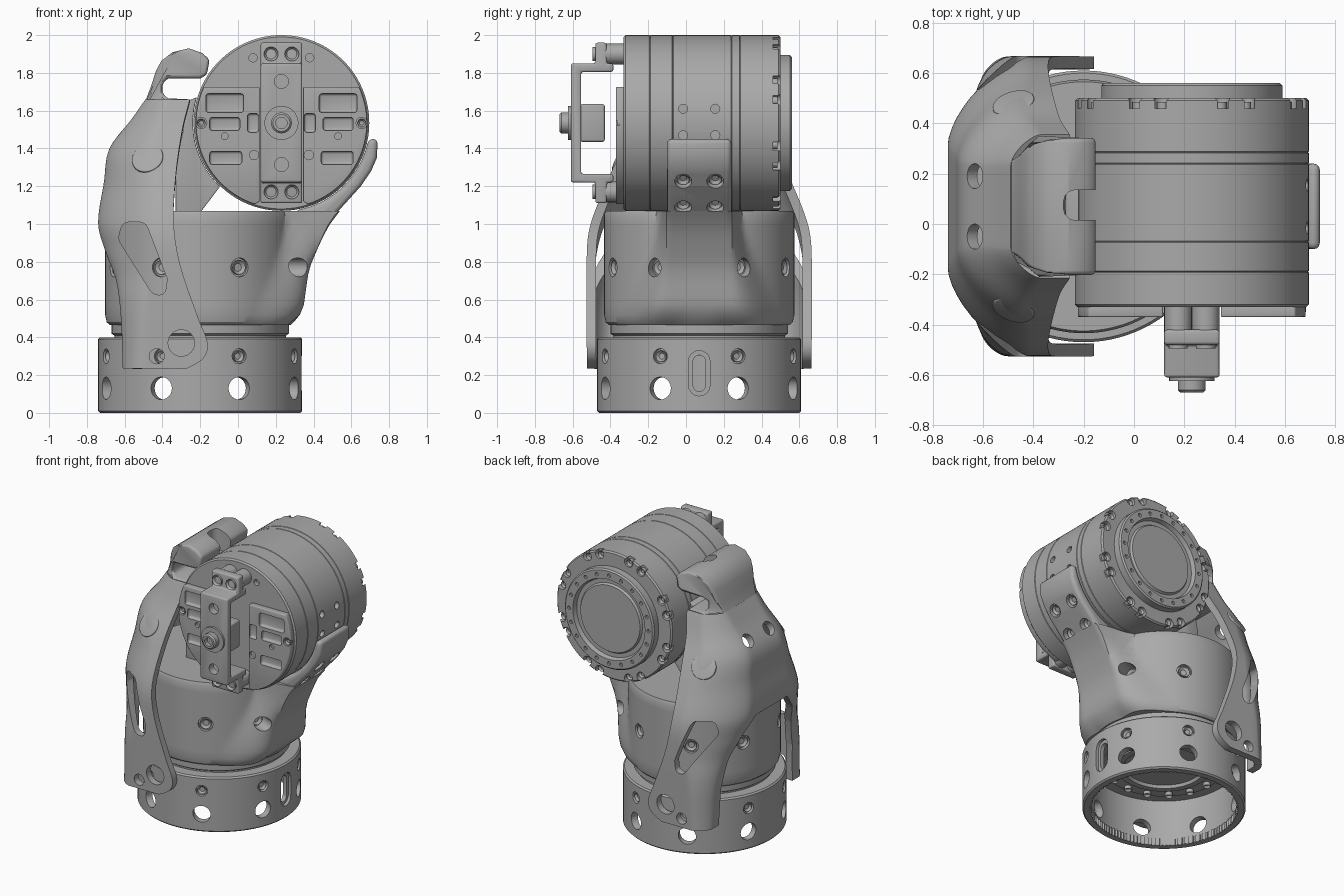
import bpy, bmesh, math
from mathutils import Vector

cube = bpy.data.objects.get("Cube")
if cube:
    bpy.data.objects.remove(cube, do_unlink=True)

grey = bpy.data.materials.new("machined grey")
grey.use_nodes = True
grey.diffuse_color = (0.4, 0.4, 0.4, 1)
grey.node_tree.nodes["Principled BSDF"].inputs["Base Color"].default_value = grey.diffuse_color

BASE = Vector((-0.2, 0.07, 0))      # vertical axis of base and body
DRUM = Vector((0.23, 0, 1.535))     # horizontal axis of the drum
CY = 0.07


def finish(name, bm, bevel=0, merge=True):
    if merge:
        bmesh.ops.remove_doubles(bm, verts=bm.verts, dist=1e-5)
    bmesh.ops.recalc_face_normals(bm, faces=bm.faces)
    me = bpy.data.meshes.new(name)
    bm.to_mesh(me)
    bm.free()
    me.materials.append(grey)
    ob = bpy.data.objects.new(name, me)
    bpy.context.collection.objects.link(ob)
    if bevel:
        m = ob.modifiers.new("Bevel", 'BEVEL')
        m.width, m.segments, m.limit_method = bevel, 3, 'ANGLE'
        m.angle_limit = math.radians(40)
        apply(ob, m)
    return ob


def apply(ob, mod):
    bpy.context.view_layer.objects.active = ob
    with bpy.context.temp_override(object=ob, active_object=ob):
        bpy.ops.object.modifier_apply(modifier=mod.name)


def cut(ob, bm, bevel=0):
    tool = finish("cutter", bm, bevel)
    tool.hide_render = True
    m = ob.modifiers.new("Cut", 'BOOLEAN')
    m.operation, m.solver, m.object = 'DIFFERENCE', 'EXACT', tool
    apply(ob, m)
    bpy.data.objects.remove(tool, do_unlink=True)


def cyl(bm, start, direction, r, depth, seg=24):
    d = Vector(direction).normalized()
    mat = d.to_track_quat('Z', 'Y').to_matrix().to_4x4()
    mat.translation = Vector(start) + d * depth / 2
    return bmesh.ops.create_cone(bm, cap_ends=True, segments=seg, radius1=r, radius2=r,
                                 depth=depth, matrix=mat)["verts"]


def screw(bm, start, direction, r, depth):
    """Cap screw with a sunken socket."""
    d = Vector(direction).normalized()
    faces = {f for v in cyl(bm, start, d, r, depth, 16) for f in v.link_faces}
    bm.normal_update()
    top = [f for f in faces if f.normal.dot(d) > 0.9]
    bmesh.ops.inset_region(bm, faces=top, thickness=r * 0.45)
    bmesh.ops.translate(bm, verts=top[0].verts, vec=-d * min(r, depth) * 0.6)


def box(bm, x0, x1, y0, y1, z0, z1):
    for v in bmesh.ops.create_cube(bm, size=1)["verts"]:
        v.co = Vector(((x0, x1)[v.co.x > 0], (y0, y1)[v.co.y > 0], (z0, z1)[v.co.z > 0]))


def prism(bm, pts, lo, hi, along_x=False):
    """Extrude an x-z outline along y, or a y-z outline along x."""
    f = bm.faces.new([bm.verts.new((lo, a, z) if along_x else (a, lo, z)) for a, z in pts])
    ext = bmesh.ops.extrude_face_region(bm, geom=[f])["geom"]
    bmesh.ops.translate(bm, vec=(hi - lo, 0, 0) if along_x else (0, hi - lo, 0),
                        verts=[e for e in ext if isinstance(e, bmesh.types.BMVert)])


def skin(bm, rows, wrap=True):
    """Quads between rows of points."""
    rows = [[bm.verts.new(p) for p in row] for row in rows]
    for a, b in zip(rows, rows[1:]):
        for i in range(len(a) if wrap else len(a) - 1):
            j = (i + 1) % len(a)
            bm.faces.new((a[i], a[j], b[j], b[i]))


def lathe(name, prof, centre, along_y=False, seg=96):
    rows = []
    for r, h in prof:
        ring = []
        for i in range(seg):
            a = math.tau * i / seg
            c, s = r * math.cos(a), r * math.sin(a)
            ring.append(centre + (Vector((c, h, s)) if along_y else Vector((c, s, h))))
        rows.append(ring)
    bm = bmesh.new()
    skin(bm, rows)
    return finish(name, bm)


def arc(r, a0, a1, n=16, cx=DRUM.x, cz=DRUM.z):
    angles = [math.radians(a0 + (a1 - a0) * i / n) for i in range(n + 1)]
    return [(cx + r * math.cos(a), cz + r * math.sin(a)) for a in angles]


def ease(lo, hi, t):
    t = max(0, min(1, (t - lo) / (hi - lo)))
    return t * t * (3 - 2 * t)


def table(keys, z):
    """Smooth (Catmull-Rom style) lookup."""
    n = len(keys)
    slope = [(keys[min(i + 1, n - 1)][1] - keys[max(i - 1, 0)][1]) /
             (keys[min(i + 1, n - 1)][0] - keys[max(i - 1, 0)][0]) for i in range(n)]
    for i in range(n - 1):
        (a, p), (b, q) = keys[i], keys[i + 1]
        if z <= b or i == n - 2:
            h, t = b - a, (z - a) / (b - a)
            return (p * (1 + 2 * t) * (1 - t) ** 2 + h * slope[i] * t * (1 - t) ** 2
                    + q * t * t * (3 - 2 * t) + h * slope[i + 1] * t * t * (t - 1))


def radial(a):
    return Vector((math.cos(a), math.sin(a), 0))


def around(offset):
    """Eight directions, a pair about each quarter turn."""
    return [radial(math.radians(90 * k + s)) for k in range(4) for s in (-offset, offset)]


# Base ring with two rows of holes and a rounded slot
base = lathe("base_ring", [(.49, 0), (.53, 0), (.54, .01), (.54, .39), (.53, .4), (.4, .4),
                           (.4, .34), (.49, .34), (.49, 0)], BASE)
bm, screws = bmesh.new(), bmesh.new()
for d in around(22.5):
    cyl(bm, BASE + d * .45 + Vector((0, 0, .13)), d, .06, .2)
    cyl(bm, BASE + d * .515 + Vector((0, 0, .3)), d, .04, .1)
    screw(screws, BASE + d * .505 + Vector((0, 0, .3)), d, .03, .025)
cut(base, bm)
for r, x in ((.057, .318), (.033, .25)):
    bm = bmesh.new()
    prism(bm, arc(r, 0, 180, 8, CY, .273) + arc(r, 180, 360, 8, CY, .147), x, .45, True)
    cut(base, bm)

# Inner tooth ring and underside disc
bm = bmesh.new()
for i in range(120):
    cyl(bm, BASE + radial(math.tau * i / 120) * .488, (0, 0, 1), .009, .05, 4)
finish("inner_teeth", bm, merge=False)
lathe("underside_disc", [(0, .33), (.26, .33), (.27, .31), (.31, .31), (.32, .33), (.41, .33),
                         (.41, .37), (0, .37)], BASE, seg=64)
for i in range(16):
    screw(screws, BASE + radial(math.tau * i / 16) * .37 + Vector((0, 0, .335)), (0, 0, -1), .025, .03)

lathe("neck", [(0, .38), (.455, .38), (.455, .41), (.47, .42), (.47, .48), (0, .48)], BASE)

# Body, flaring into the drum support on the +x side
flare = [(.47, .27), (.53, .335), (.62, .355), (.75, .375), (.82, .4), (.98, .475), (1.07, .54)]
rows = []
for z, r in [(.465, 0), (.465, .48), (.48, .495), (.52, .504)] + [(.52 + .53 * i / 10, .504) for i in range(1, 11)] + [(1.07, .495), (1.07, 0)]:
    row = []
    hi = .42 - .2 * ease(.5, 1.05, z)
    for i in range(160):
        p = BASE + radial(math.tau * i / 160) * r + Vector((0, 0, z))
        if p.x > BASE.x and r:
            w = 1 - ease(.168, hi, abs(p.y - CY))
            p.x += w * max(0, table(flare, z) - p.x)
        row.append(p)
    rows.append(row)
bm = bmesh.new()
skin(bm, rows)
body = finish("body", bm)
bm = bmesh.new()
for d in around(24.5):
    cyl(bm, BASE + d * .48 + Vector((0, 0, .77)), d, .05, .3)
    screw(screws, BASE + d * .47 + Vector((0, 0, .77)), d, .038, .025)
cut(body, bm)

# Drum supports hugging the drum on both sides
bm = bmesh.new()
prism(bm, [(.2, .85), (.37, .85), (.45, .98), (.56, 1.1), (.65, 1.2), (.705, 1.28), (.735, 1.35),
           (.74, 1.45)] + arc(.468, -10.5, -80), -.1, .24)
arm = finish("drum_support", bm, .025)
bm = bmesh.new()
for y in (-.015, .155):
    for x, z in ((.56, 1.08), (.69, 1.21)):
        d = Vector((.8, 0, -.6))
        p = Vector((x, y, z)) - d * .03
        cyl(bm, p - d * .03, d, .045, .3)
        screw(screws, p - d * .035, d, .033, .025)
cut(arm, bm)
bm = bmesh.new()
prism(bm, arc(.468, 163, 226) + [(-.2, 1.06), (-.33, 1), (-.33, 1.3), (-.29, 1.5), (-.27, 1.65)], -.13, .27)
finish("rear_drum_support", bm, .005)

# Drum with seams, rear flange and sunken rear cap
prof = [(0, -.33), (.455, -.33), (.465, -.32)]
for y in (-.19, -.07, .24, .285):
    prof += [(.465, y - .003), (.462, y), (.465, y + .003)]
prof += [(.465, .49), (.455, .5), (.36, .5), (.36, .55), (.35, .56), (.29, .56), (.28, .53),
         (.25, .53), (.24, .545), (0, .545)]
drum = lathe("drum", prof, DRUM, True, 128)
bm = bmesh.new()
for k in range(8):
    for s in (-7, 7):
        a = math.radians(45 * k + 22.5 + s)
        d = Vector((math.cos(a), 0, math.sin(a)))
        cyl(bm, DRUM + d * .44 + Vector((0, .46, 0)), (0, 1, 0), .034, .1, 16)
        screw(screws, DRUM + d * .43 + Vector((0, .45, 0)), (0, 1, 0), .024, .035)
for k in range(20):
    a = math.tau * k / 20
    cyl(bm, DRUM + Vector((.32 * math.cos(a), .545, .32 * math.sin(a))), (0, 1, 0), .013, .1, 12)
for y in (-.015, .155):
    for z in (1.47, 1.61):
        cyl(bm, (.66, y, z), (1, 0, 0), .024, .2, 16)
for s in (-1, 1):
    cyl(bm, (DRUM.x + s * .15, -.4, 1.88), (0, 1, 0), .022, .1, 16)
cut(drum, bm)

# Raised front pads with rounded pockets, mirrored
for name, s in (("front_pad_left", 1), ("front_pad_right", -1)):
    half = [(DRUM.x + .115, 1.725)] + arc(.453, 25, -72, 24) + [(DRUM.x + .115, 1.12)]
    bm = bmesh.new()
    prism(bm, [(DRUM.x + s * (x - DRUM.x), z) for x, z in half], -.37, -.325)
    pad = finish(name, bm, .006)
    bm = bmesh.new()
    for x, z, w, h in ((.3, 1.64, .1, .05), (.3, 1.53, .08, .035), (.295, 1.35, .085, .035), (.15, 1.535, .03, .05)):
        cx = DRUM.x + s * x
        box(bm, cx - w, cx + w, -.45, -.345, z - h, z + h)
    cut(pad, bm, .015)
    bm = bmesh.new()
    for x, z, r in ((.425, 1.535, .03), (.145, 1.365, .025), (.3, 1.465, .018)):
        cyl(bm, (DRUM.x + s * x, -.4, z), (0, 1, 0), r, .05, 16)
    cut(pad, bm)
    screw(screws, (DRUM.x + s * .425, -.33, 1.535), (0, -1, 0), .022, .035)

# Front bracket: C-shaped strap with feet, posts and centre hub
half = [(-.61, .315), (-.48, .315), (-.48, .425), (-.42, .425), (-.42, .315), (-.385, .315), (-.385, .27), (-.555, .27)]
outline = [(y, DRUM.z + h) for y, h in half] + [(y, DRUM.z - h) for y, h in reversed(half)]
bm = bmesh.new()
prism(bm, outline, DRUM.x - .11, DRUM.x + .11, True)
bracket = finish("front_bracket", bm, .012)
bm = bmesh.new()
for s in (-1, 1):
    cyl(bm, (DRUM.x, -.7, DRUM.z + s * .22), (0, 1, 0), .037, .25)
cut(bracket, bm)
bm = bmesh.new()
box(bm, DRUM.x - .09, DRUM.x + .09, -.56, -.43, DRUM.z - .1, DRUM.z + .1)
finish("hub_block", bm, .012)
bm = bmesh.new()
for s in (-1, 1):
    for x in (-.055, .055):
        p = Vector((DRUM.x + x, -.425, DRUM.z + s * .365))
        cyl(bm, p, (0, 1, 0), .055, .1)
        screw(screws, p + Vector((0, -.03, 0)), (0, -1, 0), .038, .04)
finish("bracket_posts", bm, merge=False)
lathe("centre_hub", [(0, -.6), (.09, -.6), (.09, -.625), (.055, -.625), (.055, -.66), (.045, -.67),
                     (.03, -.67), (.03, -.64), (0, -.64)], DRUM, True, 32)
finish("screws", screws, merge=False)

# Wraparound guard: U-shaped section lofted upwards
back = [(.235, -.61), (.5, -.62), (.7, -.645), (.85, -.7), (1, -.74), (1.22, -.71), (1.4, -.68), (1.56, -.56), (1.66, -.49)]
front = [(.235, -.27), (.28, -.19), (.36, -.16), (.5, -.21), (.78, -.305), (1, -.34), (1.25, -.33), (1.5, -.295), (1.66, -.255)]
width = [(.235, .595), (.85, .595), (1, .575), (1.22, .49), (1.35, .43), (1.5, .35), (1.66, .285)]
corner = [(.235, .1), (.6, .15), (.95, .32), (1.3, .27), (1.66, .12)]
rows = []
for i in range(61):
    z = .235 + 1.425 * i / 60
    b, f, w, c = (table(t, z) for t in (back, front, width, corner))
    half = [Vector((f + (b + c - f) * k / 8, w, z)) for k in range(8)]
    for k in range(13):
        a = math.pi / 2 * k / 12
        half.append(Vector((b + c - c * math.sin(a) ** 1.3, w - c + c * math.cos(a) ** 1.3, z)))
    half += [Vector((b, (w - c) * (1 - k / 6), z)) for k in range(1, 7)]
    other = [Vector((p.x, -p.y, z)) for p in reversed(half[:-1])]
    rows.append([p + Vector((0, CY, 0)) for p in half + other])
bm = bmesh.new()
skin(bm, rows, False)
guard = finish("guard", bm)
m = guard.modifiers.new("Wall", 'SOLIDIFY')
m.thickness, m.offset = .05, -1
side = guard.data.polygons[30 * (len(rows[0]) - 1)]
if side.normal.y * (side.center.y - CY) < 0:
    m.offset = 1
apply(guard, m)

# Guard openings: rear arch, leg slots, round holes, rear bolt holes
arch = [(-.43, .1), (-.41, .5), (-.36, .7), (-.29, .86), (-.18, .98)]
arch += [(-y, z) for y, z in reversed(arch)]
bm = bmesh.new()
prism(bm, [(CY + y, z) for y, z in arch], -.9, -.4, True)
cut(guard, bm)
bm = bmesh.new()
prism(bm, [(-.635, .92), (-.61, 1.01), (-.49, 1.01), (-.375, .71), (-.385, .625), (-.45, .625)], -.7, .8)
cut(guard, bm, .03)
bm = bmesh.new()
cyl(bm, (-.3, -.7, .37), (0, 1, 0), .07, 1.5, 32)
cyl(bm, (-.43, -.7, .3), (0, 1, 0), .04, 1.5, 24)
for s in (-1, 1):
    cyl(bm, (-.58, CY + s * .12, 1.43), (-.8, 0, .6), .05, .3)
cut(guard, bm)

# Hook at the top of the guard, narrowing towards its back
bm = bmesh.new()
prism(bm, [(-.54, 1.56), (-.487, 1.66), (-.46, 1.73), (-.435, 1.81), (-.405, 1.865), (-.345, 1.91), (-.26, 1.93),
           (-.19, 1.905), (-.15, 1.87), (-.165, 1.79), (-.2, 1.77), (-.37, 1.77), (-.4, 1.745), (-.4, 1.69),
           (-.37, 1.665), (-.25, 1.66), (-.28, 1.56)], -.272, .272)
for v in bm.verts:
    v.co.y = CY + v.co.y * (.7 + .3 * ease(-.5, -.36, v.co.x))
hook = finish("guard_hook", bm, .018)
bm = bmesh.new()
box(bm, -.28, .1, .015, .135, 1.6, 2.1)
cut(hook, bm, .045)

# Round discs set nearly flush in the guard shoulders
bm = bmesh.new()
for s in (-1, 1):
    d = Vector((-.25, s * .8, .5)).normalized()
    cyl(bm, Vector((-.48, CY + s * .412, 1.35)) - d * .04, d, .085, .044, 32)
finish("shoulder_discs", bm, .006)

bpy.ops.object.select_all(action='DESELECT')
for ob in bpy.context.collection.objects:
    if ob.type == 'MESH':
        ob.select_set(True)
        bpy.context.view_layer.objects.active = ob
bpy.ops.object.shade_smooth_by_angle(angle=math.radians(32))
